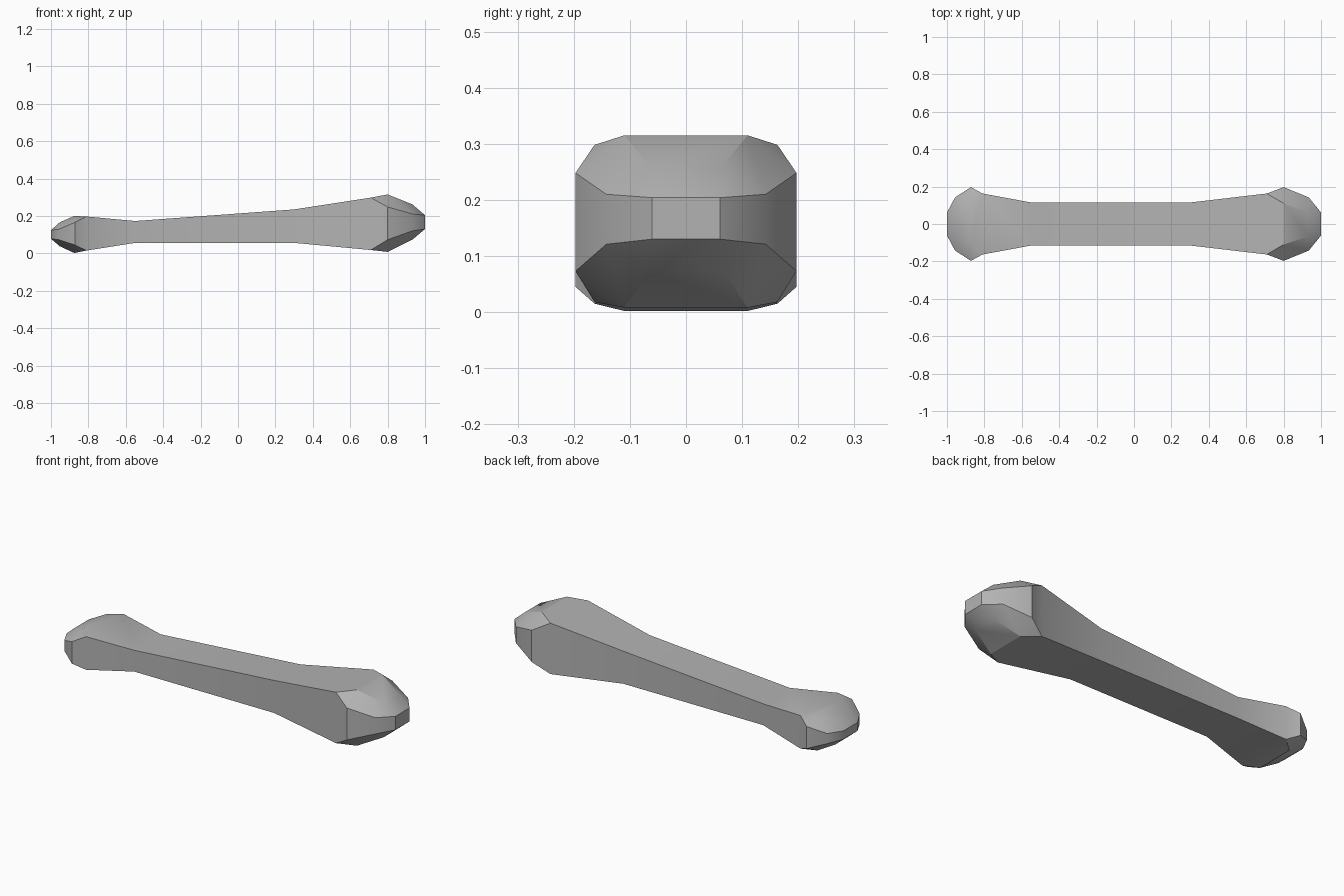
import bpy, bmesh, math

cube = bpy.data.objects.get("Cube")
if cube:
    bpy.data.objects.remove(cube, do_unlink=True)

mat = bpy.data.materials.new("plain grey")
mat.use_nodes = True
GREY = (0.45, 0.45, 0.45, 1)
mat.diffuse_color = GREY
mat.node_tree.nodes["Principled BSDF"].inputs["Base Color"].default_value = GREY

# Each knob point: x, half width, top z, bottom z
RIGHT = dict(corner=(0.71, 0.163, 0.298, 0.018),
             ridge=(0.80, 0.11, 0.315, 0.008),
             side=(0.80, 0.197, 0.248, 0.073),
             slope=(0.932, 0.066, 0.262, 0.073),
             cheek=(0.935, 0.142, 0.21, 0.121),
             tip=(1.0, 0.061, 0.204, 0.13))
LEFT = dict(corner=(-0.81, 0.163, 0.197, 0.015),
            ridge=(-0.875, 0.11, 0.20, 0.002),
            side=(-0.872, 0.197, 0.166, 0.045),
            slope=(-0.953, 0.066, 0.166, 0.038),
            cheek=(-0.957, 0.142, 0.129, 0.073),
            tip=(-1.0, 0.061, 0.124, 0.078))
# Narrow stations along the shaft
SHAFT = [(-0.55, 0.115, 0.173, 0.056), (0.30, 0.115, 0.235, 0.056)]

bm = bmesh.new()


def point(p, sy, top):
    return (p[0], sy * p[1], p[2] if top else p[3])


def face(points):
    bm.faces.new([bm.verts.new(p) for p in points])


def band(a, b, kind):
    """Join two stations across the top and bottom, or across both sides."""
    for s in (True, False):
        if kind == "level":
            ends = [(1, s), (-1, s)]
        else:
            ends = [(1 if s else -1, True), (1 if s else -1, False)]
        e, f = ends
        face([point(a, *e), point(a, *f), point(b, *f), point(b, *e)])


def knob(k):
    # strips over the top and bottom, then round the sides
    for a, b in (("corner", "ridge"), ("ridge", "slope"), ("slope", "tip")):
        band(k[a], k[b], "level")
    for a, b in (("corner", "side"), ("side", "cheek"), ("cheek", "tip")):
        band(k[a], k[b], "side")
    # chamfered corners
    for sy in (1, -1):
        for top in (True, False):
            for names in (("ridge", "corner", "side"),
                          ("ridge", "side", "cheek", "slope"),
                          ("slope", "cheek", "tip")):
                face([point(k[n], sy, top) for n in names])
    # flat end cap
    face([point(k["tip"], sy, t) for sy, t in
          ((1, True), (-1, True), (-1, False), (1, False))])


# Shaft between the two knobs
stations = [LEFT["corner"]] + SHAFT + [RIGHT["corner"]]
for a, b in zip(stations, stations[1:]):
    band(a, b, "level")
    band(a, b, "side")
knob(LEFT)
knob(RIGHT)

# Weld the pieces into one closed skin
bmesh.ops.remove_doubles(bm, verts=bm.verts[:], dist=0.0005)
bmesh.ops.recalc_face_normals(bm, faces=bm.faces[:])
mesh = bpy.data.meshes.new("bone")
bm.to_mesh(mesh)
bm.free()
mesh.materials.append(mat)
bone = bpy.data.objects.new("bone", mesh)
bpy.context.collection.objects.link(bone)

bpy.ops.object.select_all(action='DESELECT')
bone.select_set(True)
bpy.context.view_layer.objects.active = bone
bpy.ops.object.shade_smooth_by_angle(angle=math.radians(30))
